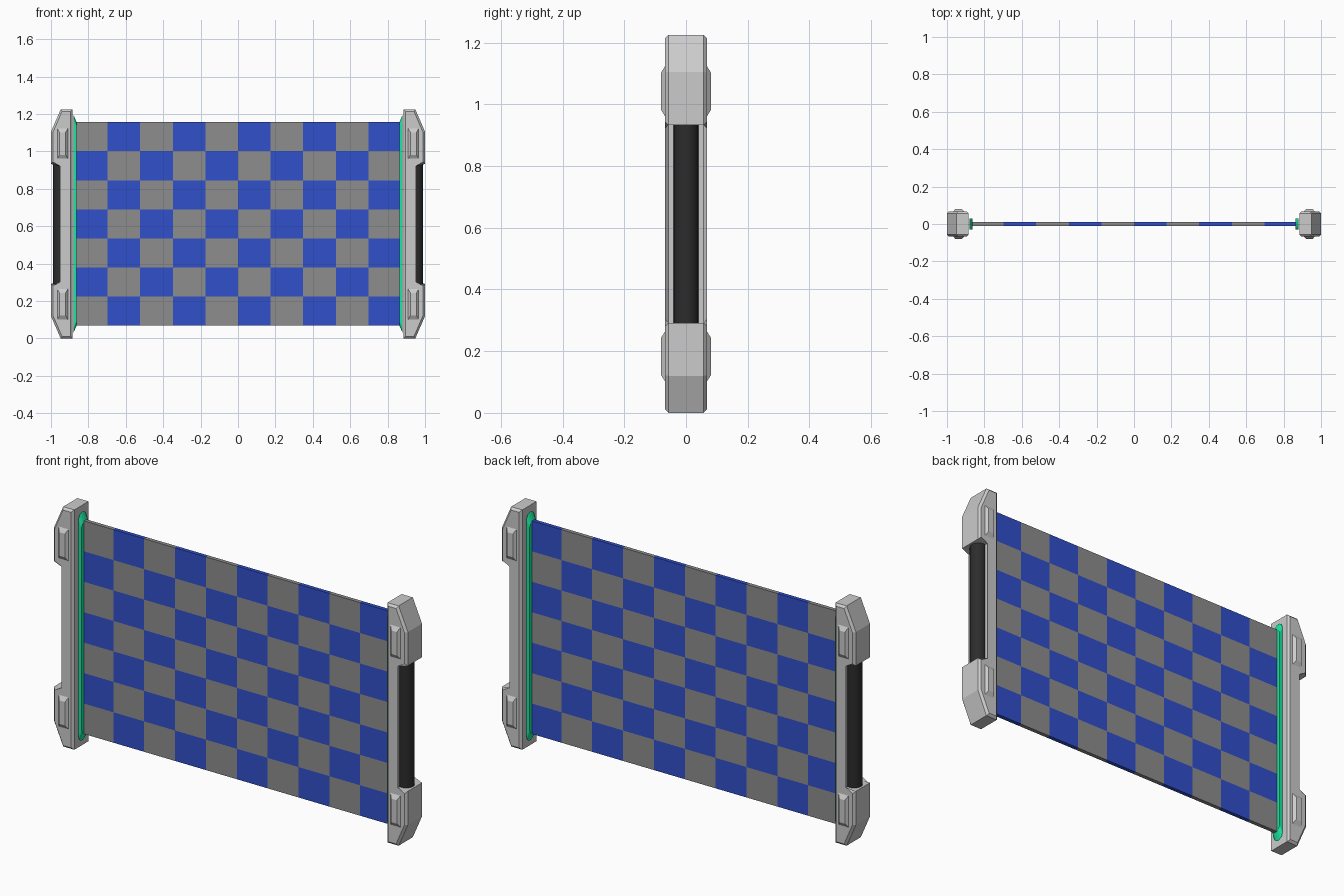
import bpy, bmesh, math
from mathutils import Vector

if "Cube" in bpy.data.objects:
    bpy.data.objects.remove(bpy.data.objects["Cube"])

MID = 0.6125  # half of the total height


def material(name, rgb):
    m = bpy.data.materials.new(name)
    m.diffuse_color = (*rgb, 1)
    m.use_nodes = True
    m.node_tree.nodes["Principled BSDF"].inputs["Base Color"].default_value = m.diffuse_color
    return m


def make(name, bm, mats=(), mirror=(True, False)):
    bmesh.ops.recalc_face_normals(bm, faces=bm.faces)
    me = bpy.data.meshes.new(name)
    bm.to_mesh(me)
    bm.free()
    ob = bpy.data.objects.new(name, me)
    bpy.context.collection.objects.link(ob)
    for m in mats:
        me.materials.append(m)
    if any(mirror):
        mod = ob.modifiers.new("mirror", 'MIRROR')
        mod.use_axis = (mirror[0], mirror[1], False)
        mod.use_mirror_merge = False
    return ob


def loft(*rings):
    bm = bmesh.new()
    loops = [[bm.verts.new(p) for p in r] for r in rings]
    for a, b in zip(loops, loops[1:]):
        n = len(a)
        for i in range(n):
            bm.faces.new((a[i], a[(i + 1) % n], b[(i + 1) % n], b[i]))
    bm.faces.new(loops[0])
    bm.faces.new(loops[-1])
    return bm


blue = material("blue", (0.03, 0.08, 0.60))
grey = material("panel_grey", (0.27, 0.27, 0.27))
green = material("green", (0.01, 0.80, 0.36))
dark = material("dark", (0.025, 0.025, 0.025))

# end posts: notched profile with chamfered front and back outlines
upper = [(0.885, 1.225), (0.948, 1.225), (1.0, 1.105), (1.0, 0.933), (0.94, 0.933)]
profile = upper + [(x, 2 * MID - z) for x, z in reversed(upper)]
bm = loft([(x, -0.068, z) for x, z in profile], [(x, 0.068, z) for x, z in profile])
rim = [e for e in bm.edges if abs(e.verts[0].co.y - e.verts[1].co.y) < 1e-5]
bmesh.ops.bevel(bm, geom=rim, offset=0.011, segments=1, affect='EDGES')
make("end_posts", bm)

# dark grip bars set in the notches
def circle(z, n=24):
    return [(0.95 + 0.04 * math.cos(2 * math.pi * i / n),
             0.04 * math.sin(2 * math.pi * i / n), z) for i in range(n)]

grip = make("grip_bars", loft(circle(0.28), circle(0.945)), [dark])
bpy.context.view_layer.objects.active = grip
grip.select_set(True)
bpy.ops.object.shade_smooth_by_angle()

# tapered clips on front and back of each post block
def rect(y, w, h, z):
    return [(0.938 + sx * w, y, z + sz * h)
            for sx, sz in ((-1, -1), (1, -1), (1, 1), (-1, 1))]

for label, z in (("lower", 0.183), ("upper", 1.042)):
    bm = loft(rect(-0.06, 0.028, 0.081, z), rect(-0.068, 0.028, 0.081, z),
              rect(-0.081, 0.016, 0.06, z))
    make(label + "_clips", bm, mirror=(True, True))

# green strips with rounded, sloping ends
def stadium(x, half, r=0.03, n=8):
    pts = []
    for side in (1, -1):
        for i in range(n + 1):
            a = math.pi * i / n
            pts.append((x, side * r * math.cos(a),
                        MID + side * (half - r + r * math.sin(a))))
    return pts

make("green_strips", loft(stadium(0.88, 0.584), stadium(0.863, 0.543)), [green])

# checkered panel
COLS, ROWS, CW, CH = 10, 7, 0.1743, 0.1555
bm = bmesh.new()
grid = [[bm.verts.new(((c - COLS / 2) * CW, 0, MID + (r - ROWS / 2) * CH))
         for c in range(COLS + 1)] for r in range(ROWS + 1)]
for r in range(ROWS):
    for c in range(COLS):
        f = bm.faces.new((grid[r][c], grid[r][c + 1], grid[r + 1][c + 1], grid[r + 1][c]))
        f.material_index = (r + c) % 2
panel = make("checkered_panel", bm, [grey, blue], mirror=(False, False))
solid = panel.modifiers.new("thickness", 'SOLIDIFY')
solid.thickness = 0.02
solid.offset = 0
